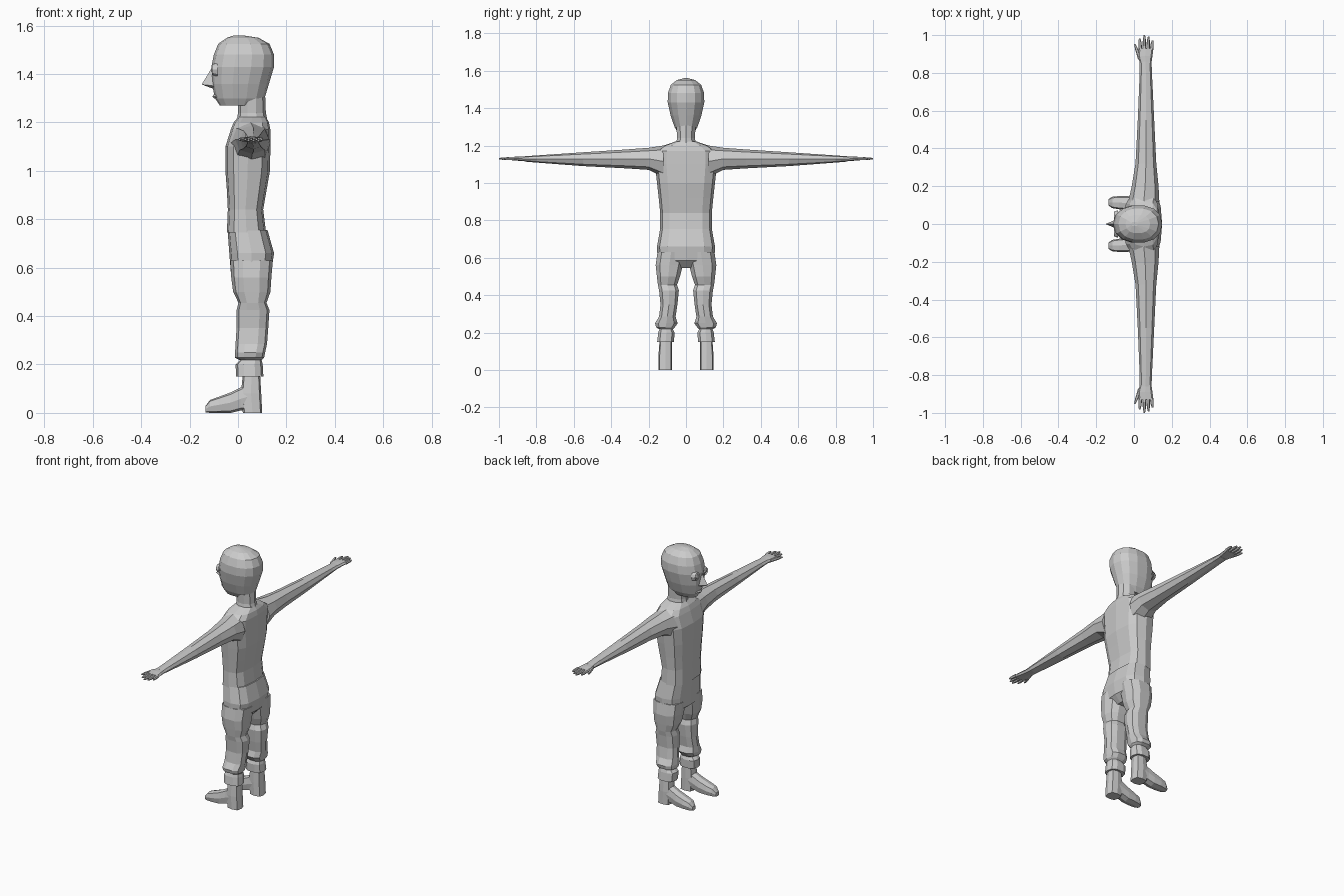
import bpy, bmesh
from math import sin, cos, pi, copysign
from mathutils import Matrix, Vector


def finish(bm, name, mirror):
    bmesh.ops.recalc_face_normals(bm, faces=bm.faces)
    me = bpy.data.meshes.new(name)
    bm.to_mesh(me)
    bm.free()
    ob = bpy.data.objects.new(name, me)
    bpy.context.collection.objects.link(ob)
    if mirror:
        mod = ob.modifiers.new("Mirror", 'MIRROR')
        mod.use_axis = (False, True, False)
        mod.use_mirror_merge = False
    return ob


def loft(name, axis, sections, n=8, power=2.0, mirror=False):
    """Skin closed rings; section = (position, a_min, a_max, b_min, b_max)."""
    bm = bmesh.new()
    rings = []
    for pos, a0, a1, b0, b1 in sections:
        ring = []
        for i in range(n):
            t = 2 * pi * i / n
            u, v = [copysign(abs(k) ** (2 / power), k) for k in (cos(t), sin(t))]
            a = (a0 + a1) / 2 + u * (a1 - a0) / 2
            b = (b0 + b1) / 2 + v * (b1 - b0) / 2
            co = {'x': (pos, a, b), 'y': (a, pos, b), 'z': (a, b, pos)}[axis]
            ring.append(bm.verts.new(co))
        rings.append(ring)
    for r, s in zip(rings, rings[1:]):
        for i in range(n):
            j = (i + 1) % n
            bm.faces.new((r[i], r[j], s[j], s[i]))
    bm.faces.new(rings[0])
    bm.faces.new(rings[-1])
    return finish(bm, name, mirror)


def sym(rows):
    """(z, x_front, x_back, half_width) rows to full sections."""
    return [(z, f, b, -w, w) for z, f, b, w in rows]


# Head, neck and nose
loft("head", 'z', sym([
    (1.27, -0.075, 0.08, 0.045), (1.30, -0.095, 0.11, 0.063),
    (1.36, -0.108, 0.128, 0.084), (1.43, -0.110, 0.149, 0.100),
    (1.48, -0.100, 0.149, 0.099), (1.525, -0.082, 0.13, 0.083),
    (1.55, -0.045, 0.085, 0.05), (1.56, -0.015, 0.02, 0.012)]), 14, 2.3)
loft("neck", 'z', sym([
    (1.18, -0.01, 0.128, 0.062), (1.24, 0.0, 0.115, 0.05),
    (1.32, 0.0, 0.112, 0.055)]), 10)
bm = bmesh.new()
base = [bm.verts.new(c) for c in ((-0.1, 0, 1.44), (-0.09, 0.026, 1.35),
                                  (-0.09, 0, 1.335), (-0.09, -0.026, 1.35))]
tip = bm.verts.new((-0.15, 0, 1.357))
bm.faces.new(base)
for i in range(4):
    bm.faces.new((base[i], base[(i + 1) % 4], tip))
finish(bm, "nose", False)

# Eyes, eye rims and lips
bm = bmesh.new()
bmesh.ops.create_uvsphere(bm, u_segments=10, v_segments=6, radius=0.02,
                          matrix=Matrix.Translation((-0.088, 0.042, 1.418)))
finish(bm, "eye", True)
bm = bmesh.new()
outer, inner = [[bm.verts.new(Vector((x, 0.042 + r * cos(k * pi / 5),
                                      1.418 + r * sin(k * pi / 5))))
                 for k in range(10)] for x, r in ((-0.085, 0.031), (-0.107, 0.022))]
for i in range(10):
    j = (i + 1) % 10
    bm.faces.new((outer[i], outer[j], inner[j], inner[i]))
finish(bm, "eye_rim", True)
loft("lips", 'y', [(-0.03, -0.092, -0.08, 1.303, 1.313),
                   (0, -0.106, -0.08, 1.298, 1.318),
                   (0.03, -0.092, -0.08, 1.303, 1.313)], 6)

# Shirt torso
loft("torso", 'z', sym([
    (0.745, -0.046, 0.116, 0.14), (0.84, -0.042, 0.104, 0.138),
    (0.92, -0.046, 0.118, 0.146), (1.0, -0.052, 0.132, 0.155),
    (1.1, -0.052, 0.134, 0.166), (1.17, -0.03, 0.134, 0.166),
    (1.2, -0.018, 0.128, 0.12), (1.222, 0.0, 0.116, 0.055)]), 12, 3)

# Arm, palm and fingers
loft("arm", 'y', [
    (0.12, -0.03, 0.134, 1.03, 1.2), (0.2, -0.012, 0.13, 1.07, 1.188),
    (0.32, 0.008, 0.118, 1.078, 1.179), (0.55, 0.02, 0.107, 1.09, 1.164),
    (0.8, 0.03, 0.095, 1.109, 1.147), (0.86, 0.03, 0.093, 1.114, 1.143)],
    8, 2.2, True)
loft("palm", 'y', [
    (0.85, 0.032, 0.092, 1.115, 1.142), (0.89, 0.02, 0.098, 1.118, 1.142),
    (0.93, 0.024, 0.103, 1.121, 1.139)], 8, 3, True)
fingers = [("thumb", 0.032, 0.87, 0.005, 0.952), ("index_finger", 0.034, 0.92, 0.03, 0.982),
           ("middle_finger", 0.054, 0.92, 0.055, 1.0), ("ring_finger", 0.074, 0.92, 0.077, 0.992),
           ("little_finger", 0.093, 0.92, 0.098, 0.972)]
for name, x0, y0, x1, y1 in fingers:
    xm, ym = x0 + (x1 - x0) * 0.7, y0 + (y1 - y0) * 0.7
    loft(name, 'y', [(y0, x0 - 0.01, x0 + 0.01, 1.121, 1.139),
                     (ym, xm - 0.008, xm + 0.008, 1.122, 1.138),
                     (y1, x1 - 0.004, x1 + 0.004, 1.126, 1.134)], 6, 2.5, True)

# Trousers: hips and creased legs
loft("hips", 'z', sym([
    (0.545, 0.02, 0.10, 0.06), (0.585, -0.03, 0.138, 0.152),
    (0.66, -0.036, 0.149, 0.155), (0.755, -0.043, 0.122, 0.138)]), 12, 3)
loft("trouser_leg", 'z', [
    (0.63, -0.032, 0.144, 0.004, 0.155), (0.56, -0.028, 0.138, 0.014, 0.165),
    (0.5, -0.02, 0.134, 0.03, 0.158), (0.455, 0.002, 0.118, 0.046, 0.152),
    (0.425, -0.006, 0.13, 0.036, 0.146), (0.35, -0.006, 0.125, 0.044, 0.138),
    (0.285, -0.01, 0.12, 0.054, 0.146), (0.25, -0.012, 0.112, 0.042, 0.168),
    (0.228, -0.012, 0.108, 0.058, 0.162), (0.218, 0.008, 0.098, 0.068, 0.144),
    (0.2, -0.01, 0.102, 0.06, 0.15), (0.15, -0.008, 0.105, 0.062, 0.156)],
    10, 2.6, True)

# Boots: ankle shaft with heel, and foot
loft("boot_shaft", 'z', [
    (0.0, 0.02, 0.1, 0.074, 0.147), (0.08, 0.012, 0.096, 0.074, 0.147),
    (0.18, 0.022, 0.09, 0.076, 0.14)], 8, 3.5, True)
loft("foot", 'x', [
    (0.045, 0.076, 0.144, 0.012, 0.125), (0.01, 0.076, 0.144, 0.01, 0.105),
    (-0.03, 0.076, 0.147, 0.0, 0.085), (-0.08, 0.078, 0.148, 0.0, 0.066),
    (-0.115, 0.084, 0.144, 0.0, 0.054), (-0.135, 0.098, 0.132, 0.002, 0.028)],
    8, 3.2, True)
